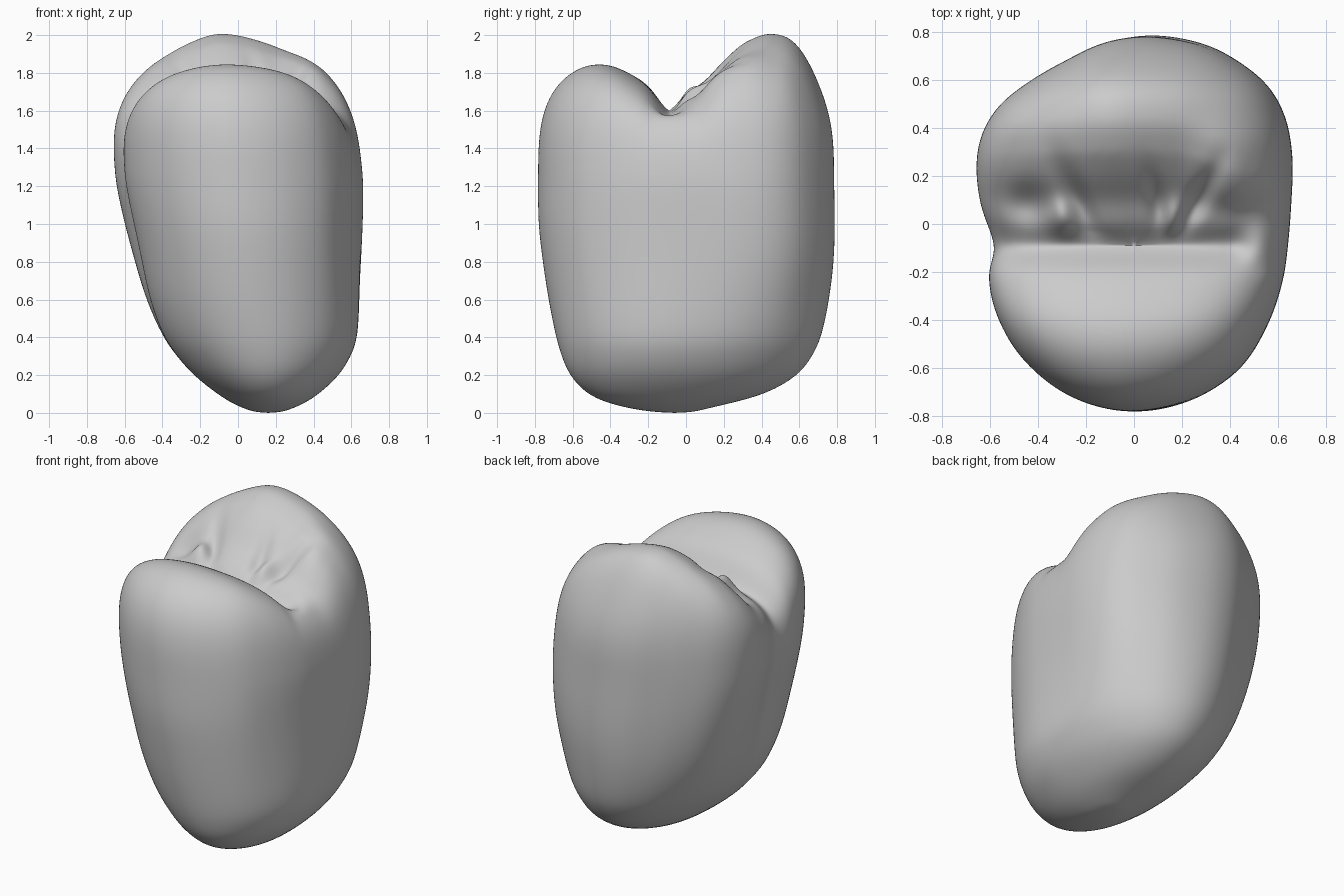
import bpy, bmesh
from math import sin, cos, pi, exp, sqrt, hypot

cube = bpy.data.objects.get("Cube")
if cube:
    bpy.data.objects.remove(cube, do_unlink=True)

STEPS, CROWN_RINGS = 3, 36
SHOULDER, GROOVE_Y = 1.2, -0.09

# Widest cross-section, counter-clockwise from the right end of the groove
SECTION = [
    (0.64, GROOVE_Y), (0.655, 0.1), (0.66, 0.27), (0.635, 0.43), (0.57, 0.56),
    (0.46, 0.66), (0.29, 0.75), (0.07, 0.79), (-0.12, 0.765), (-0.28, 0.69),
    (-0.42, 0.61), (-0.55, 0.51), (-0.63, 0.39), (-0.66, 0.25), (-0.645, 0.08),
    (-0.59, GROOVE_Y), (-0.61, -0.22), (-0.57, -0.39), (-0.46, -0.57),
    (-0.27, -0.72), (-0.03, -0.785), (0.22, -0.74), (0.43, -0.61),
    (0.55, -0.43), (0.615, -0.25),
]
HALF_X, FRONT, BACK = 0.66, 0.695, 0.88

# Body rings: height, right x, left x, front y, back y
BODY = [
    (0.005, 0.09, 0.23, -0.17, 0.04), (0.02, 0.04, 0.28, -0.28, 0.10),
    (0.05, -0.03, 0.35, -0.41, 0.23), (0.1, -0.11, 0.43, -0.53, 0.43),
    (0.2, -0.24, 0.54, -0.62, 0.60), (0.3, -0.33, 0.60, -0.66, 0.67),
    (0.4, -0.41, 0.64, -0.69, 0.72), (0.6, -0.50, 0.65, -0.73, 0.76),
    (0.8, -0.55, 0.655, -0.76, 0.785), (1.0, -0.60, 0.66, -0.785, 0.79),
    (SHOULDER, -0.645, 0.665, -0.785, 0.785),
]

# Biting surface of each cusp: y, height before edge rounding
FRONT_CUSP = [(-0.8, 1.87), (-0.6, 1.88), (-0.5, 1.875), (-0.4, 1.85),
              (-0.3, 1.80), (-0.2, 1.73), (GROOVE_Y, 1.6)]
BACK_CUSP = [(GROOVE_Y, 1.6), (0.0, 1.69), (0.1, 1.76), (0.2, 1.87),
             (0.3, 1.97), (0.45, 2.06), (0.6, 2.07), (0.8, 1.9)]

# Furrows and small lobes on the back slope: x, y, x width, y width, x slant, depth
DETAILS = [
    (-0.22, 0.10, 0.05, 0.16, -0.35, -0.05), (0.11, 0.08, 0.04, 0.13, -0.1, -0.04),
    (0.29, 0.10, 0.05, 0.14, 0.6, -0.05), (-0.42, 0.08, 0.08, 0.08, 0.0, -0.05),
    (-0.28, 0.03, 0.05, 0.07, 0.0, 0.05), (0.18, 0.03, 0.05, 0.08, 0.2, 0.04),
]


def ramp(v, lo, hi):
    f = max(0, min(1, (v - lo) / (hi - lo)))
    return f * f * (3 - 2 * f)


def spline(a, b, c, d, t):
    return b + t / 2 * (c - a + t * (2 * a - 5 * b + 4 * c - d + t * (3 * (b - c) + d - a)))


def section_curve():
    """Smooth closed section, scaled to a unit size about the groove."""
    pts, n = [], len(SECTION)
    for i in range(n):
        quad = [SECTION[(i + k) % n] for k in (-1, 0, 1, 2)]
        for step in range(STEPS):
            x, y = (spline(*axis, step / STEPS) for axis in zip(*quad))
            v = y - GROOVE_Y
            pts.append((x / HALF_X, v / (BACK if v > 0 else FRONT)))
    return pts


UNIT = section_curve()
SEGS = len(UNIT)


def outline(row):
    """The section fitted to one ring, turning into an ellipse near the root end."""
    z, x0, x1, y0, y1 = row
    shape = ramp(z, 0.1, 1.0)
    pts = []
    for u, v in UNIT:
        k = shape + (1 - shape) / hypot(u, v)
        depth = (y1 - GROOVE_Y) if v > 0 else (GROOVE_Y - y0)
        pts.append(((x0 + x1) / 2 + (x1 - x0) / 2 * u * k, GROOVE_Y + depth * v * k))
    return pts


def slope(profile, y):
    last = len(profile) - 1
    for i in range(last):
        (ya, ha), (yb, hb) = profile[i], profile[i + 1]
        if y <= yb or i == last - 1:
            t = max(0, min(1, (y - ya) / (yb - ya)))
            return spline(profile[max(i - 1, 0)][1], ha, hb, profile[min(i + 2, last)][1], t)


def cusp_height(x, y):
    back = max(0, min(1, (y - GROOVE_Y) / 0.4))
    if y < GROOVE_Y:
        h = slope(FRONT_CUSP, y)
    else:
        # The marginal ridge comes further forward on the left
        forward = 0.09 * ramp(x, 0.2, 0.5) * ramp(y, GROOVE_Y, 0.2) * (1 - ramp(y, 0.3, 0.5))
        h = slope(BACK_CUSP, y + forward)
    # The back cusp falls away from its tip; the front one is flatter
    fall = 0.2 if x > -0.07 else 0.24
    h -= (0.06 + fall * back) * (sqrt((x + 0.07) ** 2 + 0.01) - 0.1)
    # The groove closes before it reaches the left wall
    h += max(0, 1.68 - h) * ramp(x, 0.42, 0.58)
    for px, py, wx, wy, slant, depth in DETAILS:
        dx = x - px - slant * (y - py)
        fade = max(0, min(1, (y - GROOVE_Y) / 0.06))
        h += fade * depth * exp(-(dx / wx) ** 2 - ((y - py) / wy) ** 2)
    return h


def crown_point(x, y, s):
    round_off = (1 - s ** 3.5) ** (1 / 3.5)
    z = SHOULDER + (cusp_height(x, y) - SHOULDER) * round_off
    return (x - 0.09 * (z - SHOULDER) * s, y, z)


bm = bmesh.new()
rings = [[bm.verts.new((x, y, row[0])) for x, y in outline(row)] for row in BODY]

# Crown rings close in from the shoulder to the middle of the groove
rim = outline(BODY[-1])
for k in range(1, CROWN_RINGS):
    s = cos(pi / 2 * k / CROWN_RINGS)
    rings.append([bm.verts.new(crown_point(x * s, GROOVE_Y + (y - GROOVE_Y) * s, s))
                  for x, y in rim])
for a, b in zip(rings, rings[1:]):
    for i in range(SEGS):
        j = (i + 1) % SEGS
        bm.faces.new((a[i], a[j], b[j], b[i]))

# Poles
base = bm.verts.new((0.16, -0.06, 0))
pit = bm.verts.new(crown_point(0, GROOVE_Y, 0))
for i in range(SEGS):
    j = (i + 1) % SEGS
    bm.faces.new((base, rings[0][j], rings[0][i]))
    bm.faces.new((pit, rings[-1][i], rings[-1][j]))
bmesh.ops.recalc_face_normals(bm, faces=bm.faces[:])

mesh = bpy.data.meshes.new("tooth_crown")
bm.to_mesh(mesh)
bm.free()
crown = bpy.data.objects.new("tooth_crown", mesh)
bpy.context.collection.objects.link(crown)

enamel = bpy.data.materials.new("plain_grey")
enamel.use_nodes = True
colour = (0.6, 0.6, 0.6, 1)
enamel.diffuse_color = colour
enamel.node_tree.nodes["Principled BSDF"].inputs["Base Color"].default_value = colour
mesh.materials.append(enamel)

for poly in mesh.polygons:
    poly.use_smooth = True
smooth = crown.modifiers.new("rounding", "SUBSURF")
smooth.levels = smooth.render_levels = 2
